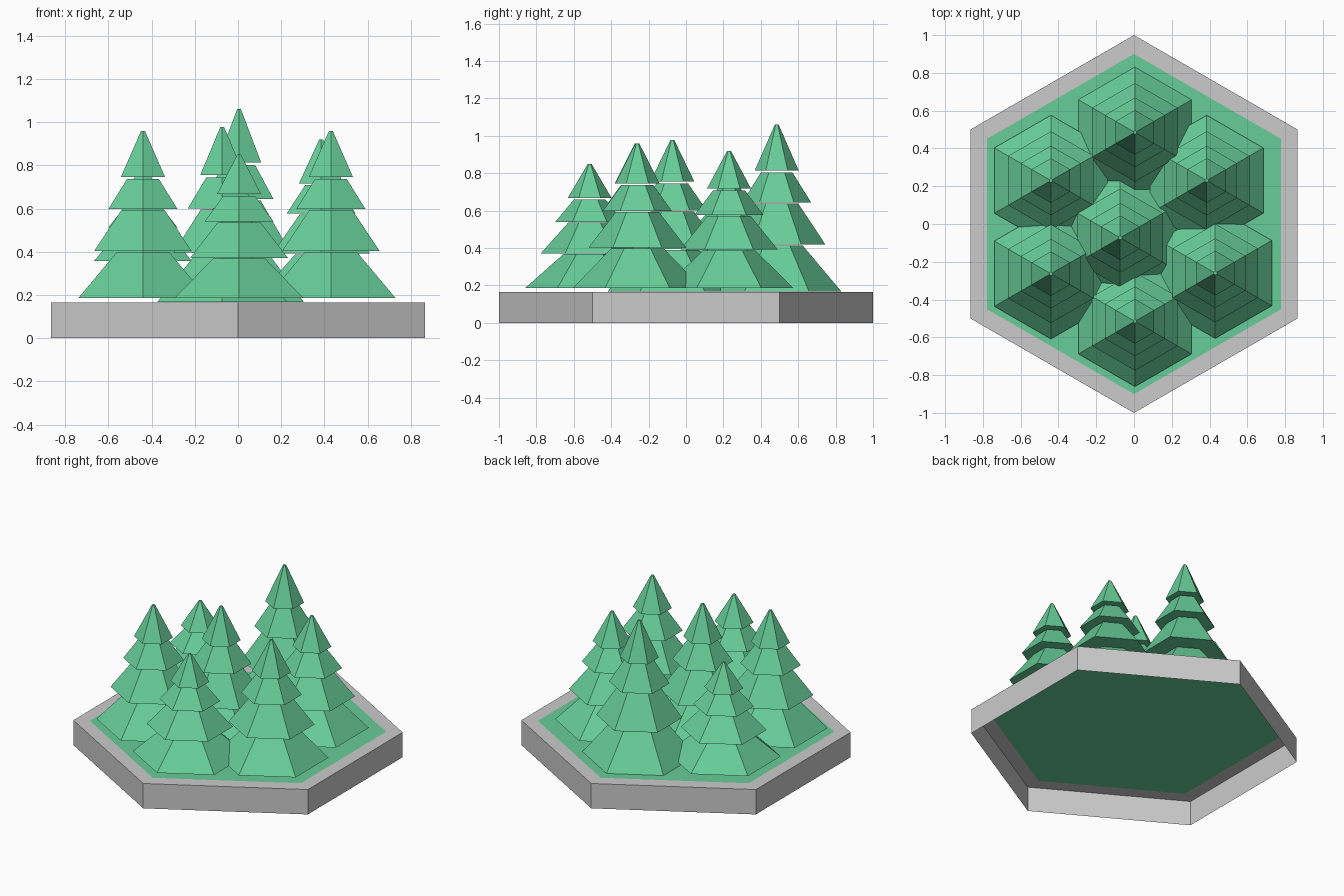
import bpy, bmesh, math

if "Cube" in bpy.data.objects:
    bpy.data.objects.remove(bpy.data.objects["Cube"])

green = bpy.data.materials.new("pine_green")
green.diffuse_color = (0.135, 0.61, 0.315, 1)
green.use_nodes = True
green.node_tree.nodes["Principled BSDF"].inputs["Base Color"].default_value = green.diffuse_color

BASE_Z = 0.166


def hexagon(bm, r, z):
    # pointy towards +-y
    return [bm.verts.new((r * math.cos(a), r * math.sin(a), z))
            for a in (math.radians(30 + 60 * k) for k in range(6))]


def bridge(bm, a, b):
    for i in range(6):
        j = (i + 1) % 6
        bm.faces.new((a[i], a[j], b[j], b[i]))


def finish(bm, name, loc=(0, 0, 0), mat=None):
    mesh = bpy.data.meshes.new(name)
    bm.to_mesh(mesh)
    bm.free()
    obj = bpy.data.objects.new(name, mesh)
    obj.location = loc
    if mat:
        mesh.materials.append(mat)
    bpy.context.collection.objects.link(obj)
    return obj


# Tile rim: outer wall and flat top border, open underneath
bm = bmesh.new()
low, high, inner = hexagon(bm, 1, 0), hexagon(bm, 1, BASE_Z), hexagon(bm, 0.9, BASE_Z)
bridge(bm, low, high)
bridge(bm, high, inner)
finish(bm, "tile_rim")

# Grass sheet filling the rim
bm = bmesh.new()
bm.faces.new(hexagon(bm, 0.9, BASE_Z))
finish(bm, "grass", mat=green)

# Tree tiers: bottom radius, top radius, bottom and top as a fraction of height
TIERS = [(0.346, 0.14, 0.0, 0.275),
         (0.261, 0.115, 0.281, 0.527),
         (0.184, 0.085, 0.534, 0.712),
         (0.118, 0.010, 0.724, 1.0)]


def tree(name, x, y, z0, z1):
    bm = bmesh.new()
    h = z1 - z0
    for r0, r1, f0, f1 in TIERS:
        a, b = hexagon(bm, r0, f0 * h), hexagon(bm, r1, f1 * h)
        bridge(bm, a, b)
        bm.faces.new(a[::-1])
        bm.faces.new(b)
    finish(bm, name, (x, y, z0), green)


# Seven pines: x, y, foot height, tip height
PINES = [(0.005, 0.485, 0.167, 1.06),
         (-0.44, 0.23, 0.185, 0.80),
         (0.385, 0.23, 0.185, 0.92),
         (-0.073, -0.073, 0.168, 0.978),
         (-0.44, -0.263, 0.185, 0.96),
         (0.43, -0.26, 0.185, 0.96),
         (0.005, -0.515, 0.185, 0.85)]
for i, p in enumerate(PINES):
    tree(f"pine_tree_{i + 1}", *p)
